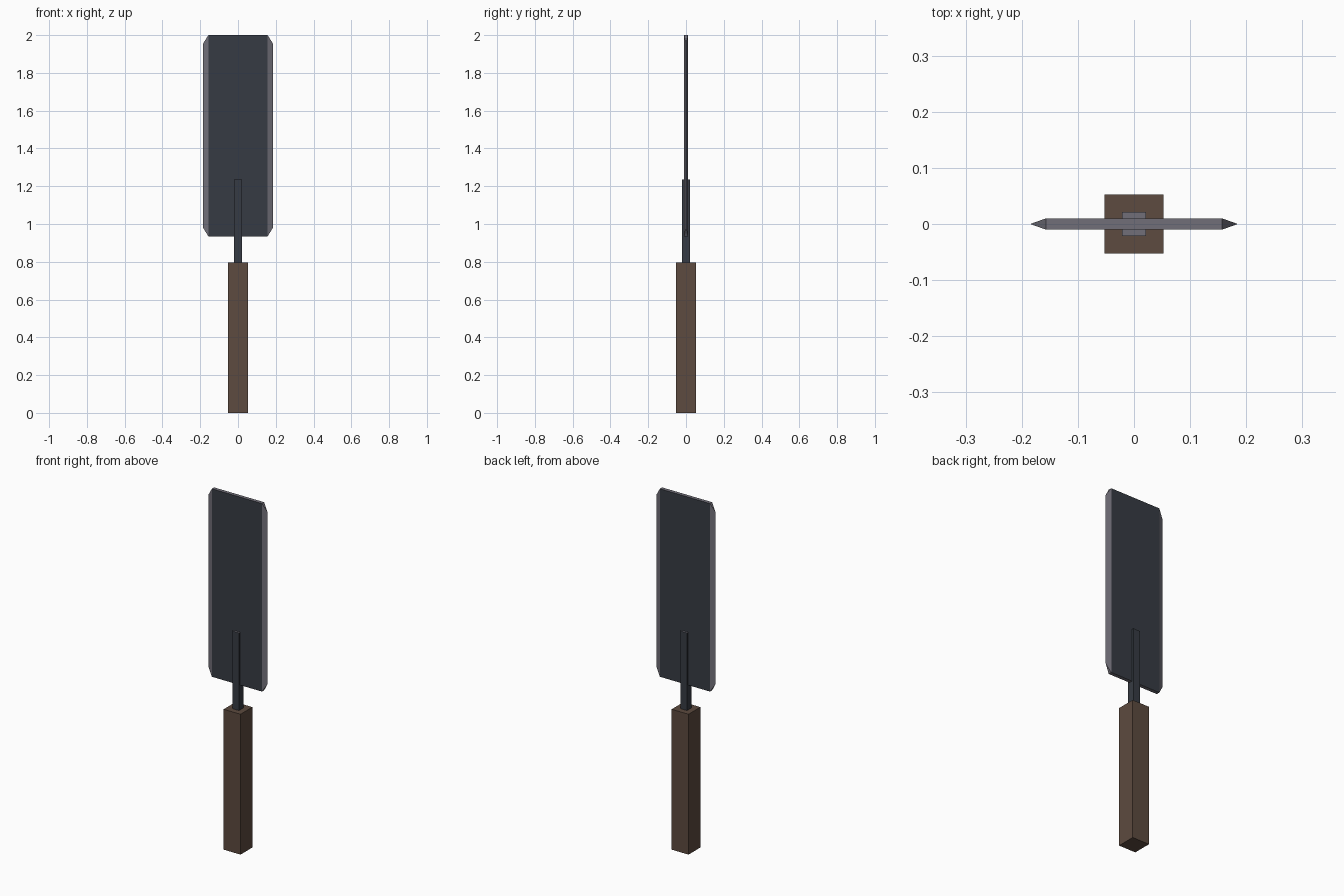
import bpy, bmesh

if "Cube" in bpy.data.objects:
    bpy.data.objects.remove(bpy.data.objects["Cube"])


def material(name, rgb):
    m = bpy.data.materials.new(name)
    m.diffuse_color = (*rgb, 1.0)
    m.use_nodes = True
    m.node_tree.nodes["Principled BSDF"].inputs["Base Color"].default_value = m.diffuse_color
    return m


wood = material("brown_wood", (0.109, 0.069, 0.050))
dark = material("dark_steel", (0.037, 0.044, 0.056))
light = material("ground_steel", (0.165, 0.158, 0.190))


def hull(name, points, mats, rule):
    """Convex solid from points, face materials chosen by a rule on the normal."""
    bm = bmesh.new()
    for p in points:
        bm.verts.new(p)
    bmesh.ops.convex_hull(bm, input=bm.verts[:])
    bmesh.ops.dissolve_limit(bm, angle_limit=0.01, verts=bm.verts[:], edges=bm.edges[:])
    bmesh.ops.recalc_face_normals(bm, faces=bm.faces[:])
    bm.normal_update()
    for f in bm.faces:
        f.material_index = rule(f.normal)
    me = bpy.data.meshes.new(name)
    bm.to_mesh(me)
    bm.free()
    for m in mats:
        me.materials.append(m)
    ob = bpy.data.objects.new(name, me)
    bpy.context.collection.objects.link(ob)
    return ob


def box(x, y, z0, z1):
    return [(sx * x, sy * y, z) for sx in (-1, 1) for sy in (-1, 1) for z in (z0, z1)]


# square wooden handle
hull("handle", box(0.053, 0.053, 0, 0.795), [wood], lambda n: 0)

# tang joining handle and blade, with a bright end
hull("tang", box(0.021, 0.021, 0.795, 1.235), [dark, light], lambda n: int(n.z > 0.9))

# blade: dark flat sides, bright bevelled edges and rims
tips = [(sx * 0.185, 0, z) for sx in (-1, 1) for z in (0.98, 1.955)]
hull("blade", box(0.157, 0.01, 0.935, 2.0) + tips, [dark, light],
     lambda n: int(abs(n.y) < 0.99))
